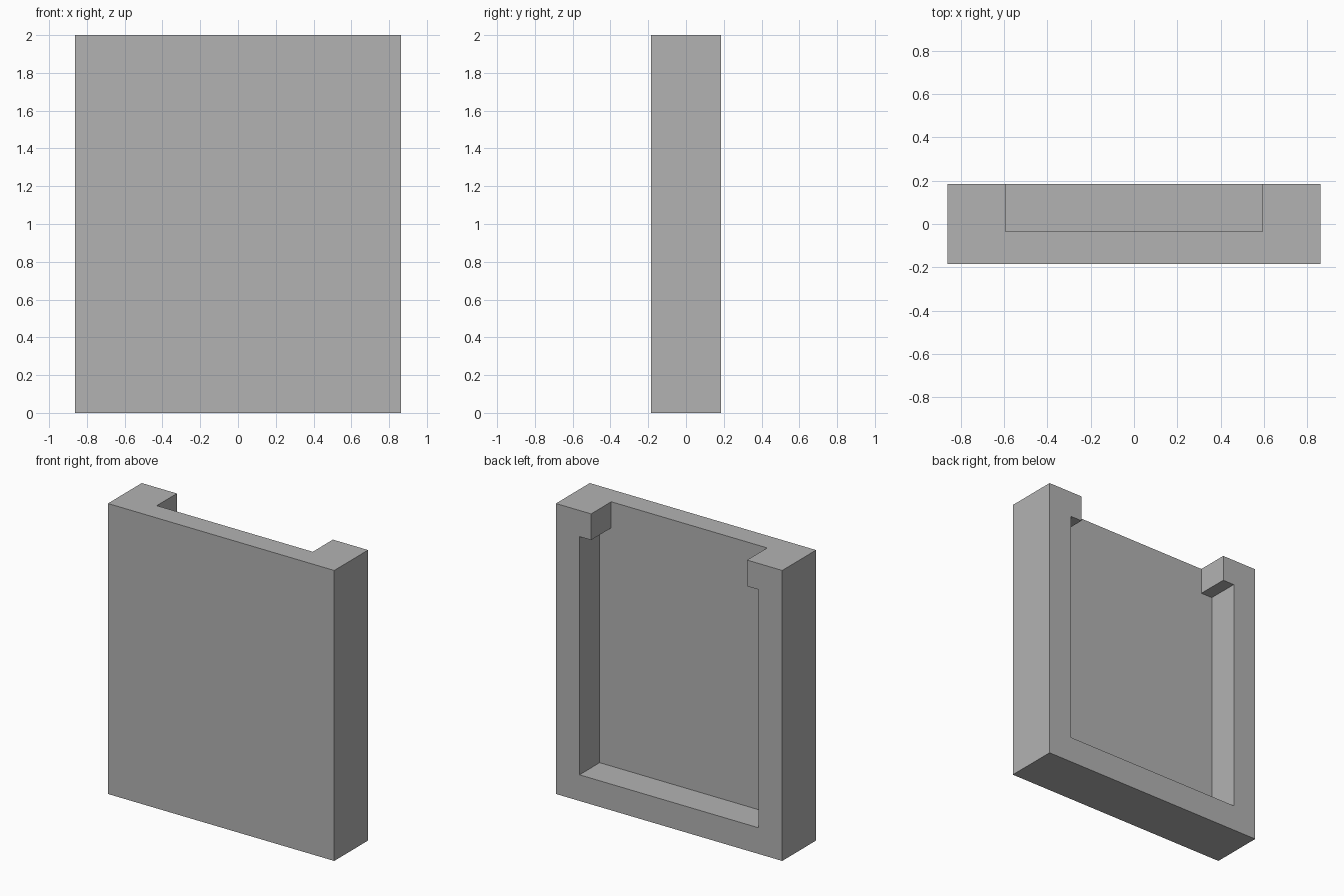
import bpy
import bmesh
from mathutils import Vector

default = bpy.data.objects.get("Cube")
if default:
    bpy.data.objects.remove(default, do_unlink=True)

# Overall size and pocket measurements
HALF_W, HALF_D, HEIGHT = 0.862, 0.184, 2.0
FLOOR_Y = -0.035
POCKET_HALF, NECK_HALF = 0.682, 0.594
POCKET_LOW, POCKET_HIGH = 0.18, 1.82

grey = bpy.data.materials.new("plain grey")
grey.use_nodes = True
colour = (0.45, 0.45, 0.45, 1.0)
grey.diffuse_color = colour
grey.node_tree.nodes["Principled BSDF"].inputs["Base Color"].default_value = colour


def prism(name, right_half, y0, y1):
    """Mirror half an x-z outline and extrude it from y0 to y1."""
    outline = right_half + [(-x, z) for x, z in reversed(right_half)]
    bm = bmesh.new()
    face = bm.faces.new([bm.verts.new((x, y0, z)) for x, z in outline])
    extruded = bmesh.ops.extrude_face_region(bm, geom=[face])["geom"]
    moved = [v for v in extruded if isinstance(v, bmesh.types.BMVert)]
    bmesh.ops.translate(bm, verts=moved, vec=Vector((0, y1 - y0, 0)))
    bmesh.ops.recalc_face_normals(bm, faces=bm.faces)
    mesh = bpy.data.meshes.new(name)
    bm.to_mesh(mesh)
    bm.free()
    mesh.materials.append(grey)
    obj = bpy.data.objects.new(name, mesh)
    bpy.context.collection.objects.link(obj)
    return obj


# Solid slab
panel = prism("recessed_panel", [(HALF_W, 0), (HALF_W, HEIGHT)], -HALF_D, HALF_D)

# Pocket in the back, with a narrower neck open at the top
cutter = prism("pocket_cutter", [
    (POCKET_HALF, POCKET_LOW), (POCKET_HALF, POCKET_HIGH),
    (NECK_HALF, POCKET_HIGH), (NECK_HALF, HEIGHT + 0.2),
], FLOOR_Y, HALF_D + 0.2)
cutter.hide_render = True

cut = panel.modifiers.new("pocket", 'BOOLEAN')
cut.operation = 'DIFFERENCE'
cut.solver = 'EXACT'
cut.object = cutter

# Apply the cut and discard the cutter
bpy.context.view_layer.update()
graph = bpy.context.evaluated_depsgraph_get()
result = bpy.data.meshes.new_from_object(panel.evaluated_get(graph))
panel.modifiers.clear()
panel.data = result
result.name = "recessed_panel"
bpy.data.objects.remove(cutter, do_unlink=True)
